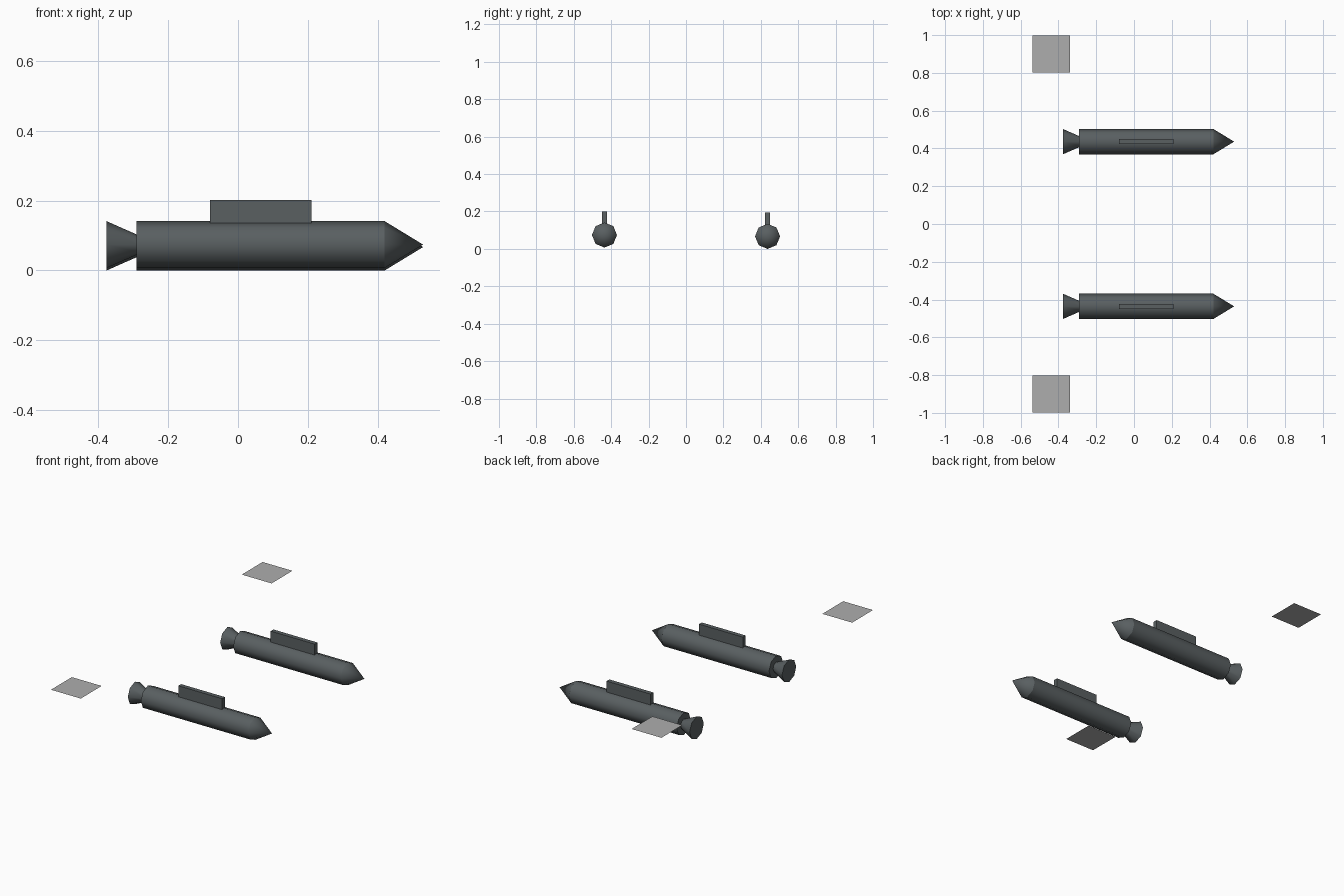
import bpy, bmesh, math

cube = bpy.data.objects.get("Cube")
if cube:
    bpy.data.objects.remove(cube, do_unlink=True)


def material(name, rgb):
    m = bpy.data.materials.new(name)
    m.use_nodes = True
    m.diffuse_color = (*rgb, 1)
    m.node_tree.nodes["Principled BSDF"].inputs["Base Color"].default_value = (*rgb, 1)
    return m


slate = material("dark slate", (0.10, 0.115, 0.12))
grey = material("light grey", (0.42, 0.42, 0.42))


def finish(name, bm, mat, smooth=False):
    bmesh.ops.recalc_face_normals(bm, faces=bm.faces)
    mesh = bpy.data.meshes.new(name)
    bm.to_mesh(mesh)
    bm.free()
    mesh.materials.append(mat)
    ob = bpy.data.objects.new(name, mesh)
    bpy.context.collection.objects.link(ob)
    if smooth:
        bpy.ops.object.select_all(action="DESELECT")
        ob.select_set(True)
        bpy.context.view_layer.objects.active = ob
        bpy.ops.object.shade_smooth_by_angle(angle=math.radians(50))
    return ob


def lathe(name, profile, y, z, sides=8):
    """Closed solid turned about the x direction from (x, radius) points."""
    bm = bmesh.new()
    rings = []
    for x, r in profile:
        angles = [2 * math.pi * i / sides for i in range(sides)]
        rings.append([bm.verts.new((x, y + r * math.cos(a), z + r * math.sin(a)))
                      for a in angles])
    for a, b in zip(rings, rings[1:]):
        for i in range(sides):
            j = (i + 1) % sides
            bm.faces.new((a[i], a[j], b[j], b[i]))
    bm.faces.new(rings[0])
    bm.faces.new(rings[-1])
    bmesh.ops.remove_doubles(bm, verts=bm.verts, dist=0.0005)
    return finish(name, bm, slate, True)


def box(name, x0, x1, y, width, z0, z1):
    bm = bmesh.new()
    bmesh.ops.create_cube(bm, size=1)
    bmesh.ops.scale(bm, vec=(x1 - x0, width, z1 - z0), verts=bm.verts)
    bmesh.ops.translate(bm, vec=((x0 + x1) / 2, y, (z0 + z1) / 2), verts=bm.verts)
    return finish(name, bm, slate)


def panel(name, x, y, z, size):
    bm = bmesh.new()
    bmesh.ops.create_grid(bm, x_segments=1, y_segments=1, size=size / 2)
    bmesh.ops.translate(bm, vec=(x, y, z), verts=bm.verts)
    return finish(name, bm, grey)


# Two boosters, the right one hung slightly higher, each with an outer panel
for label, side, z in (("right", -1, 0.074), ("left", 1, 0.067)):
    y = side * 0.436
    lathe(label + "_booster_body", [(-0.29, 0.067), (0.42, 0.067)], y, z)
    lathe(label + "_nose_cone", [(0.42, 0.067), (0.53, 0)], y, z)
    lathe(label + "_engine_nozzle", [(-0.376, 0.067), (-0.29, 0.029)], y, z)
    box(label + "_pylon", -0.08, 0.21, y, 0.026, z + 0.05, z + 0.127)
    panel(label + "_panel", -0.438, side * 0.9, 0.265, 0.197)
